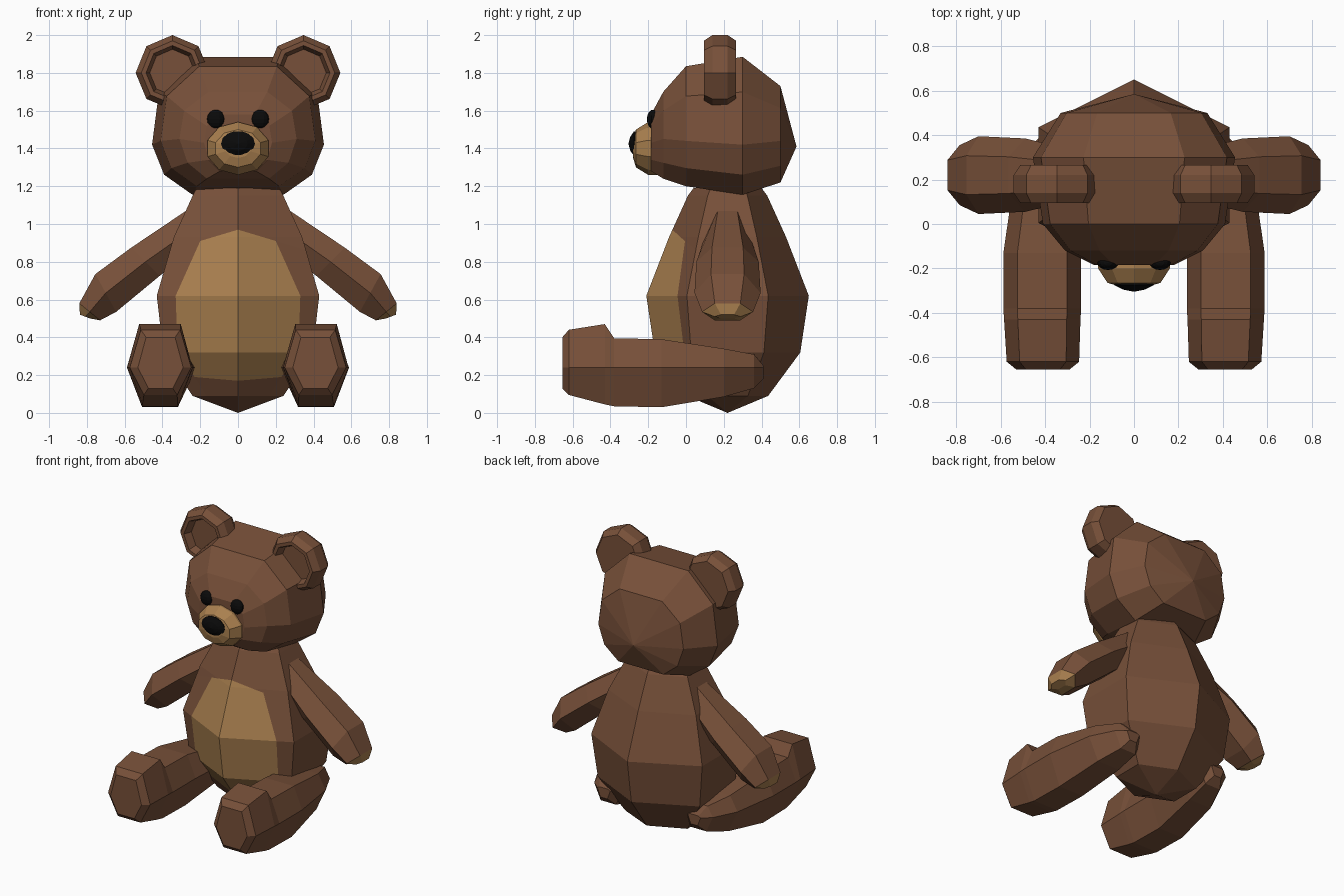
import bpy, bmesh, math
from mathutils import Vector

if "Cube" in bpy.data.objects:
    bpy.data.objects.remove(bpy.data.objects["Cube"])


def material(name, rgb):
    m = bpy.data.materials.new(name)
    m.diffuse_color = (*rgb, 1)
    m.use_nodes = True
    m.node_tree.nodes["Principled BSDF"].inputs["Base Color"].default_value = m.diffuse_color
    return m


BROWN = material("brown fur", (0.185, 0.080, 0.041))
TAN = material("tan fur", (0.40, 0.215, 0.078))
BLACK = material("black", (0.003, 0.003, 0.003))


def loft(rings):
    """Closed skin through a list of rings with equal point counts."""
    bm = bmesh.new()
    vs = [[bm.verts.new(p) for p in r] for r in rings]
    n = len(vs[0])
    for a, b in zip(vs, vs[1:]):
        for i in range(n):
            bm.faces.new((a[i], a[(i + 1) % n], b[(i + 1) % n], b[i]))
    bm.faces.new(vs[0])
    bm.faces.new(vs[-1])
    bmesh.ops.remove_doubles(bm, verts=bm.verts, dist=1e-4)
    bmesh.ops.recalc_face_normals(bm, faces=bm.faces)
    return bm


def finish(name, bm, *mats):
    me = bpy.data.meshes.new(name)
    bm.normal_update()
    bm.to_mesh(me)
    bm.free()
    for m in mats:
        me.materials.append(m)
    ob = bpy.data.objects.new(name, me)
    bpy.context.collection.objects.link(ob)
    return ob


def shape_ring(shape, y, cx, hx, top, bot, mid):
    """Unit outline in the xz plane, stretched separately above and below mid."""
    return [Vector((cx + u * hx, y, mid + v * ((top - mid) if v > 0 else (mid - bot))))
            for u, v in shape]


def polygon(n, start=0.0):
    return [(math.cos(start + 2 * math.pi * i / n), math.sin(start + 2 * math.pi * i / n))
            for i in range(n)]


# body: six-sided loft, edge at front and back centre
bm = loft([[Vector((hx * math.sin(math.radians(60 * i)) / 0.866,
                    0.22 - r * math.cos(math.radians(60 * i)), z)) for i in range(6)]
           for z, hx, r in [(1.19, 0.22, 0.18), (1.15, 0.24, 0.21), (0.93, 0.34, 0.31),
                            (0.62, 0.43, 0.43), (0.32, 0.395, 0.385),
                            (0.09, 0.24, 0.215), (0.0, 0, 0)]])

# belly patch: cut into the front faces, convex outline mirrored in x
outline = [(0, 0.97), (0.20, 0.91), (0.33, 0.62), (0.32, 0.33), (0.23, 0.19), (0, 0.17)]
bm.normal_update()
inside = [f for f in bm.faces if f.normal.y < -0.3 and f.calc_center_median().y < 0.22]
for sx in (1, -1):
    for (x0, z0), (x1, z1) in zip(outline, outline[1:]):
        no = Vector((-(z1 - z0) * sx, 0, x1 - x0)).normalized()
        co = Vector((x0 * sx, 0, z0))
        side = [f for f in inside if f.calc_center_median().x * sx > 0]
        rest = [f for f in inside if f not in side]
        geom = side + list({e for f in side for e in f.edges}) + list({v for f in side for v in f.verts})
        res = bmesh.ops.bisect_plane(bm, geom=geom, dist=1e-4, plane_co=co, plane_no=no)
        cut = [g for g in res["geom"] if isinstance(g, bmesh.types.BMFace)]
        inside = rest + [f for f in cut if (f.calc_center_median() - co).dot(no) < 0]
for f in inside:
    f.material_index = 1
finish("body", bm, BROWN, TAN)

# head: ten-sided loft from face to back
half = [(0.5, 1), (0.92, 0.6), (1, 0), (0.86, -0.6), (0.53, -1)]
head_shape = half + [(-u, v) for u, v in reversed(half)]
finish("head", loft([shape_ring(head_shape, y, 0, hx, t, b, m) for y, hx, t, b, m in [
    (-0.185, 0.18, 1.58, 1.28, 1.43), (-0.12, 0.31, 1.70, 1.24, 1.45),
    (0.0, 0.41, 1.835, 1.20, 1.44), (0.30, 0.455, 1.885, 1.155, 1.42),
    (0.50, 0.33, 1.73, 1.22, 1.44), (0.585, 0, 1.41, 1.41, 1.41)]]), BROWN)

# muzzle and nose
finish("muzzle", loft([shape_ring(polygon(10, math.pi / 10), y, 0, hx, t, b, 1.40)
                       for y, hx, t, b in [(-0.12, 0.17, 1.54, 1.26), (-0.20, 0.17, 1.54, 1.26),
                                           (-0.265, 0.125, 1.50, 1.30),
                                           (-0.28, 0.07, 1.46, 1.35)]]), TAN)
finish("nose", loft([shape_ring(polygon(14), y, 0, r, 1.425 + 0.75 * r, 1.425 - 0.75 * r, 1.425)
                     for y, r in [(-0.24, 0.085), (-0.275, 0.09), (-0.295, 0.05),
                                  (-0.305, 0)]]), BLACK)

hexagon = polygon(6)
leg_shape = [(1, 0), (0.64, 1), (-0.64, 1), (-1, 0), (-0.54, -1), (0.54, -1)]
# arm sections: centre x, z; half thickness vector x, z; half depth in y
arm_rings = [(0.22, 0.99, 0.04, 0.09, 0.10), (0.49, 0.80, 0.075, 0.075, 0.165),
             (0.70, 0.635, 0.055, 0.10, 0.175), (0.785, 0.535, 0.055, 0.045, 0.135),
             (0.81, 0.51, 0.027, 0.01, 0.07)]
# leg sections: y, centre x, half width, top, bottom
leg_rings = [(-0.655, 0.41, 0.12, 0.40, 0.13), (-0.62, 0.41, 0.163, 0.44, 0.095),
             (-0.43, 0.413, 0.172, 0.47, 0.045), (-0.38, 0.413, 0.175, 0.395, 0.035),
             (-0.13, 0.413, 0.175, 0.39, 0.03), (0.20, 0.38, 0.16, 0.34, 0.085),
             (0.36, 0.35, 0.11, 0.31, 0.13), (0.41, 0.35, 0.05, 0.25, 0.18)]
# ear sections: y, radius (rounded rim with a dish in front)
ear_rings = [(0.265, 0.15), (0.265, 0.165), (0.22, 0.195), (0.14, 0.195), (0.095, 0.165),
             (0.095, 0.14), (0.15, 0.12)]

for s, side in ((1, "right"), (-1, "left")):
    # arm with a tan paw tip
    bm = loft([[Vector((s * (cx + ux * v / 0.866), 0.22 + h * u, cz + uz * v / 0.866))
                for u, v in hexagon] for cx, cz, ux, uz, h in arm_rings])
    for f in bm.faces:
        c = f.calc_center_median()
        f.material_index = int(abs(c.x) - c.z > 0.252)
    finish("arm_" + side, bm, BROWN, TAN)

    # leg with foot
    finish("leg_" + side, loft([shape_ring(leg_shape, y, s * cx, hx, t, b, 0.24)
                                for y, cx, hx, t, b in leg_rings]), BROWN)

    # ear
    finish("ear_" + side, loft([shape_ring(polygon(8), y, s * 0.347, r, 1.805 + r, 1.80 - r, 1.80)
                                for y, r in ear_rings]), BROWN)

    # eye
    bm = bmesh.new()
    bmesh.ops.create_uvsphere(bm, u_segments=14, v_segments=8, radius=1)
    bmesh.ops.scale(bm, vec=(0.048, 0.032, 0.05), verts=bm.verts)
    bmesh.ops.translate(bm, vec=(s * 0.117, -0.175, 1.555), verts=bm.verts)
    finish("eye_" + side, bm, BLACK)
